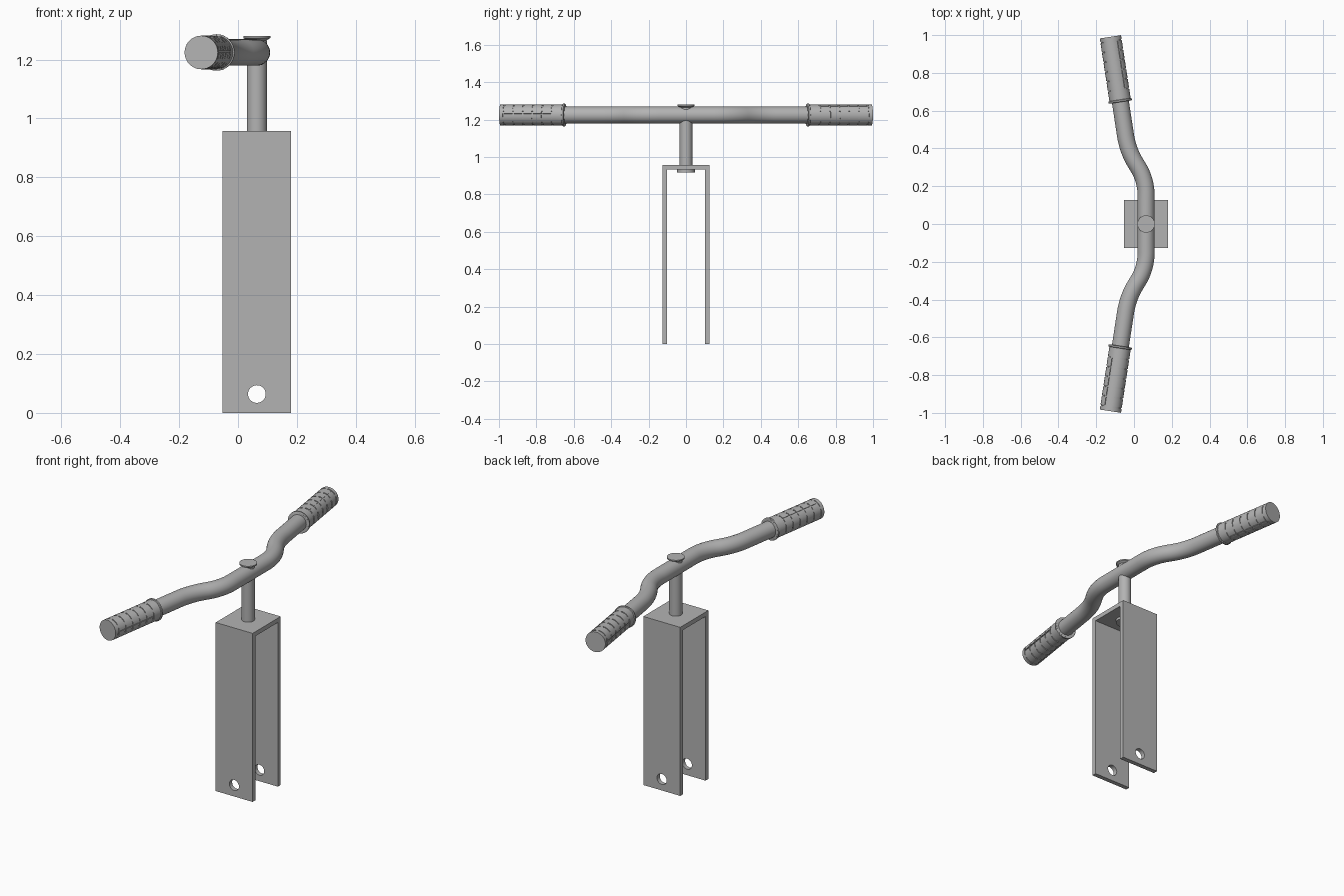
import bpy, bmesh, math
from mathutils import Vector, Matrix

cube = bpy.data.objects.get("Cube")
if cube:
    bpy.data.objects.remove(cube, do_unlink=True)

grey = bpy.data.materials.new("plain grey")
grey.use_nodes = True
GREY = (0.45, 0.45, 0.45, 1)
grey.diffuse_color = GREY
grey.node_tree.nodes["Principled BSDF"].inputs["Base Color"].default_value = GREY

AXIS_X = 0.064      # steering axis
BAR_Z = 1.224       # handlebar height
BAR_R = 0.045
GRIP_R = 0.057


def finish(name, bm, smooth=True):
    bmesh.ops.recalc_face_normals(bm, faces=bm.faces)
    mesh = bpy.data.meshes.new(name)
    bm.to_mesh(mesh)
    bm.free()
    mesh.materials.append(grey)
    obj = bpy.data.objects.new(name, mesh)
    bpy.context.collection.objects.link(obj)
    if smooth:
        bpy.ops.object.select_all(action='DESELECT')
        obj.select_set(True)
        bpy.context.view_layer.objects.active = obj
        bpy.ops.object.shade_smooth_by_angle(angle=math.radians(35))
    return obj


def sweep(bm, frames, seg=32):
    """Skin capped rings; each frame is (centre, direction, radius)."""
    rings = []
    for centre, direction, radius in frames:
        rot = Vector(direction).to_track_quat('Z', 'Y')
        rings.append([bm.verts.new(Vector(centre) + rot @ Vector(
            (radius * math.cos(a), radius * math.sin(a), 0)))
            for a in (2 * math.pi * k / seg for k in range(seg))])
    rows = [[bm.faces.new((p[k], p[(k + 1) % seg], q[(k + 1) % seg], q[k]))
             for k in range(seg)] for p, q in zip(rings, rings[1:])]
    bm.faces.new(rings[0])
    bm.faces.new(rings[-1])
    return rows


def lathe(name, profile):
    bm = bmesh.new()
    sweep(bm, [((AXIS_X, 0, z), (0, 0, 1), r) for r, z in profile])
    return finish(name, bm)


# Fork: channel profile extruded sideways, with an axle hole through both legs
HALF_W, HALF_D, TOP, WALL = 0.116, 0.126, 0.957, 0.025
inner = HALF_D - WALL
outline = [(-HALF_D, 0), (-HALF_D, TOP), (HALF_D, TOP), (HALF_D, 0),
           (inner, 0), (inner, TOP - WALL), (-inner, TOP - WALL), (-inner, 0)]
bm = bmesh.new()
base = bm.faces.new([bm.verts.new((AXIS_X - HALF_W, y, z)) for y, z in outline])
side = bmesh.ops.extrude_face_region(bm, geom=[base])
bmesh.ops.translate(bm, vec=(2 * HALF_W, 0, 0),
                    verts=[v for v in side["geom"] if isinstance(v, bmesh.types.BMVert)])
fork = finish("fork", bm, smooth=False)

bm = bmesh.new()
sweep(bm, [((AXIS_X, y, 0.064), (0, 1, 0), 0.03) for y in (-0.3, 0.3)])
cutter = finish("axle_hole_cutter", bm)
cutter.hide_render = True
cutter.hide_viewport = True
cutter.display_type = 'WIRE'
cut = fork.modifiers.new("axle_hole", 'BOOLEAN')
cut.operation, cut.solver, cut.object = 'DIFFERENCE', 'EXACT', cutter

# Stem, with the retaining flange under the fork and the cap above the bar
lathe("stem", [(0.034, 0.92), (0.034, 1.265)])
lathe("lower_flange", [(0.047, 0.918), (0.047, 0.933)])
lathe("stem_cap", [(0.02, 1.255), (0.03, 1.264), (0.046, 1.273), (0.046, 1.28)])

# Handlebar: symmetric path with rounded bends
GRIP_END = Vector((-0.125, 0.991, BAR_Z))
BEND_OUT = Vector((-0.032, 0.385, BAR_Z))
BEND_IN = Vector((AXIS_X, 0.235, BAR_Z))
OUT = (GRIP_END - BEND_OUT).normalized()


def rounded(prev, corner, nxt, trim, steps=10):
    a = corner + (prev - corner).normalized() * trim
    b = corner + (nxt - corner).normalized() * trim
    return [a.lerp(corner, t).lerp(corner.lerp(b, t), t)
            for t in (i / steps for i in range(steps + 1))]


middle = Vector((AXIS_X, 0, BAR_Z))
half = (rounded(middle, BEND_IN, BEND_OUT, 0.085)
        + rounded(BEND_IN, BEND_OUT, GRIP_END, 0.085) + [GRIP_END - OUT * 0.02])
path = [Vector((p.x, -p.y, p.z)) for p in reversed(half)] + half
last = len(path) - 1
bm = bmesh.new()
sweep(bm, [(p, path[min(i + 1, last)] - path[max(i - 1, 0)], BAR_R)
           for i, p in enumerate(path)])
finish("handlebar", bm)

# Grips: cylinders with broken ring grooves and dashes, plus an inner collar
GRIP_LEN, PITCH, GROOVE = 0.35, 0.052, 0.007
for label, sign in (("left", 1), ("right", -1)):
    flip = Matrix.Diagonal((1, sign, 1))
    end, inward = flip @ GRIP_END, flip @ -OUT

    stations = [0]
    for i in range(6):
        start = 0.02 + i * PITCH
        stations += [start, start + GROOVE]
    stations.append(GRIP_LEN)
    bm = bmesh.new()
    rows = sweep(bm, [(end + inward * s, inward, GRIP_R) for s in stations], 48)
    grooves = []
    for i, row in enumerate(rows):
        for k, face in enumerate(row):
            ring = i % 2 == 1 and k % 8 not in (3, 4)
            dash = i % 2 == 0 and 0 < i < len(rows) - 1 and k % 16 == 7
            if ring or dash:
                grooves.append(face)
    sunk = bmesh.ops.extrude_face_region(bm, geom=grooves)
    for v in [g for g in sunk["geom"] if isinstance(g, bmesh.types.BMVert)]:
        axis_point = end + inward * (v.co - end).dot(inward)
        v.co += (axis_point - v.co).normalized() * 0.004
    bmesh.ops.delete(bm, geom=[f for f in grooves if f.is_valid], context='FACES_ONLY')
    finish(label + "_grip", bm)

    bm = bmesh.new()
    sweep(bm, [(end + inward * s, inward, r) for s, r in (
        (GRIP_LEN - 0.014, 0.056), (GRIP_LEN - 0.011, 0.062),
        (GRIP_LEN - 0.003, 0.062), (GRIP_LEN, 0.056))])
    finish(label + "_grip_collar", bm)
